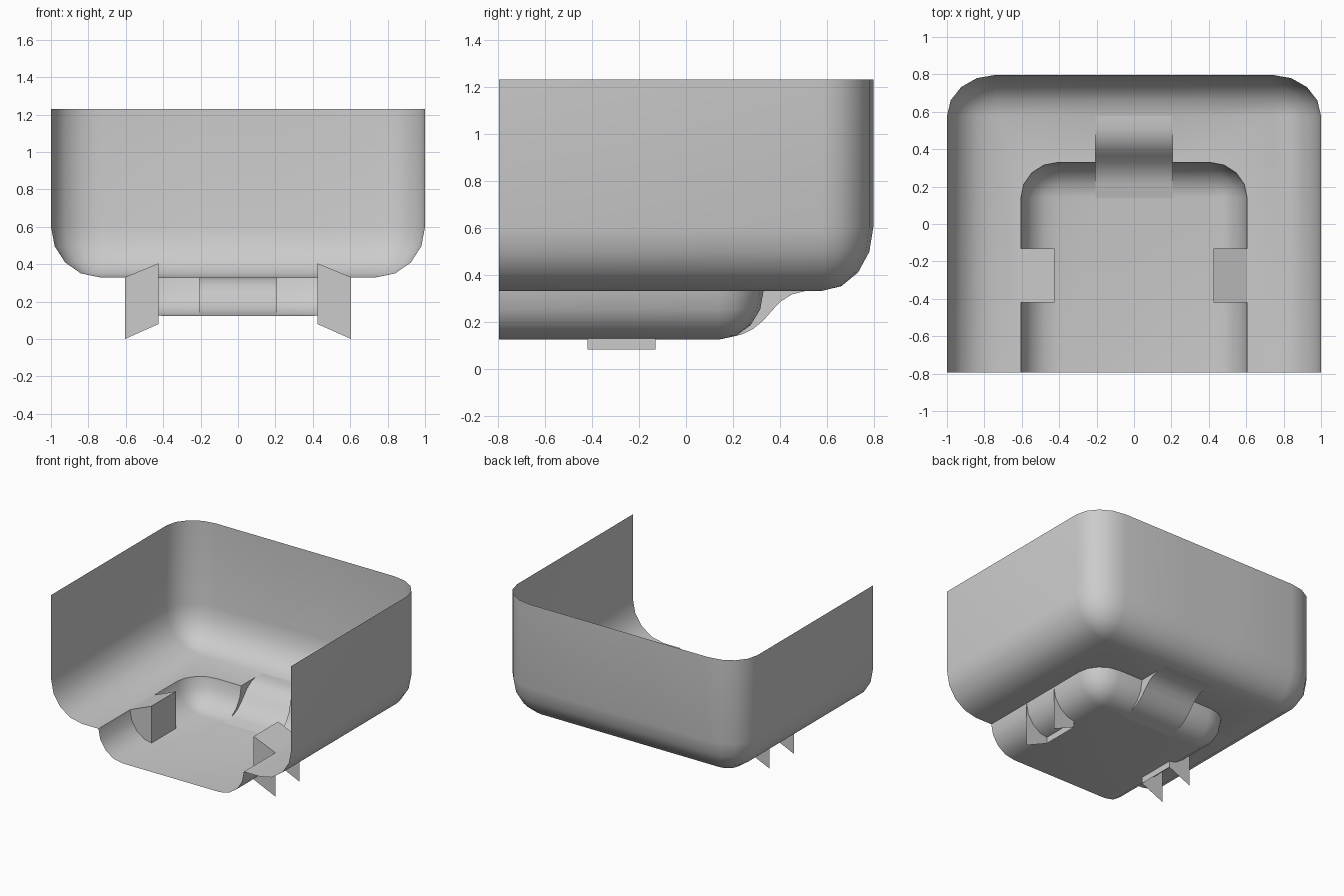
import bpy, bmesh
from math import sin, cos, pi

if "Cube" in bpy.data.objects:
    bpy.data.objects.remove(bpy.data.objects["Cube"])

FRONT = -0.795   # open front plane
RAMP_X = 0.205   # half width of the rear ramp
SEG = 4          # segments per rounded edge


def make_object(name, faces, mirror=False):
    """Build an object from faces given as point lists, welding shared points."""
    bm = bmesh.new()
    for pts in faces:
        clean = []
        for p in pts:
            if not any(sum((a - b) ** 2 for a, b in zip(p, q)) < 1e-10 for q in clean):
                clean.append(p)
        if len(clean) > 2:
            bm.faces.new([bm.verts.new(p) for p in clean])
    bmesh.ops.remove_doubles(bm, verts=bm.verts, dist=1e-4)
    bmesh.ops.recalc_face_normals(bm, faces=bm.faces)
    mesh = bpy.data.meshes.new(name)
    bm.to_mesh(mesh)
    bm.free()
    obj = bpy.data.objects.new(name, mesh)
    bpy.context.collection.objects.link(obj)
    if mirror:
        obj.modifiers.new("mirror", "MIRROR")
    bpy.ops.object.select_all(action="DESELECT")
    obj.select_set(True)
    bpy.context.view_layer.objects.active = obj
    bpy.ops.object.shade_smooth_by_angle(angle=pi / 6)
    return obj


def u_ring(hx, back, rx, ry, c, z):
    """U-shaped outline with two rounded back corners, c scales the radius."""
    cx, cy = hx - rx, back - ry
    right = [(cx + rx * c, FRONT, z)]
    for i in range(SEG + 1):
        t = pi / 2 * i / SEG
        right.append((cx + rx * c * cos(t), cy + ry * c * sin(t), z))
    right.append((RAMP_X, cy + ry * c, z))
    return right + [(-x, y, z) for x, y, z in reversed(right)]


def basin_rings(hx, back, rx, ry, rz, bottom):
    """Rings running down the rounded lower edge of a basin."""
    rings = []
    for i in range(SEG + 1):
        a = pi / 2 * i / SEG
        rings.append(u_ring(hx, back, rx, ry, cos(a), bottom + rz * (1 - sin(a))))
    return rings


def bridge(a, b, skip_middle=False):
    mid = len(a) // 2 - 1
    return [[a[i], a[i + 1], b[i + 1], b[i]] for i in range(len(a) - 1)
            if not (skip_middle and i == mid)]


# Upper shell: walls, rounded lower edge and ledge floor
upper = basin_rings(1.0, 0.797, 0.26, 0.22, 0.27, 0.33)
rim = [(x, y, 1.23) for x, y, z in upper[0]]
lower = basin_rings(0.605, 0.33, 0.2, 0.19, 0.207, 0.123)
faces = []
stack = [rim] + upper
for a, b in zip(stack, stack[1:]):
    faces += bridge(a, b)
faces += bridge(upper[-1], lower[0], skip_middle=True)
make_object("upper_shell", faces)

# Lower tray: rounded wall, with a gap at the ramp, and flat floor
faces = []
for a, b in zip(lower, lower[1:]):
    faces += bridge(a, b, skip_middle=True)
faces.append(lower[-1])
make_object("lower_tray", faces)

# Rear ramp: S-shaped strip with closed cheeks
wall = [(r[SEG + 2][1], r[SEG + 2][2]) for r in lower]
ramp = [(0.577, 0.33), (0.51, 0.33), (0.45, 0.315), (0.40, 0.283), (0.365, 0.245),
        (0.33, 0.205), (0.285, 0.168), (0.24, 0.146), wall[-2], wall[-1]]
faces = [[(RAMP_X, *p), (-RAMP_X, *p), (-RAMP_X, *q), (RAMP_X, *q)]
         for p, q in zip(ramp, ramp[1:])]
cheek = ramp[1:-1] + wall[-3::-1]
for x in (RAMP_X, -RAMP_X):
    faces.append([(x, *p) for p in cheek])
make_object("rear_ramp", faces)

# Side brackets: slanted boxes open outward and below, one per side
Y0, Y1 = -0.42, -0.13
side = [(0.605, 0.33), (0.425, 0.405), (0.425, 0.08), (0.605, 0.0)]
faces = [[(x, y, z) for x, z in side] for y in (Y0, Y1)]
for (xa, za), (xb, zb) in zip(side[:2], side[1:3]):
    faces.append([(xa, Y0, za), (xb, Y0, zb), (xb, Y1, zb), (xa, Y1, za)])
make_object("side_brackets", faces, mirror=True)
